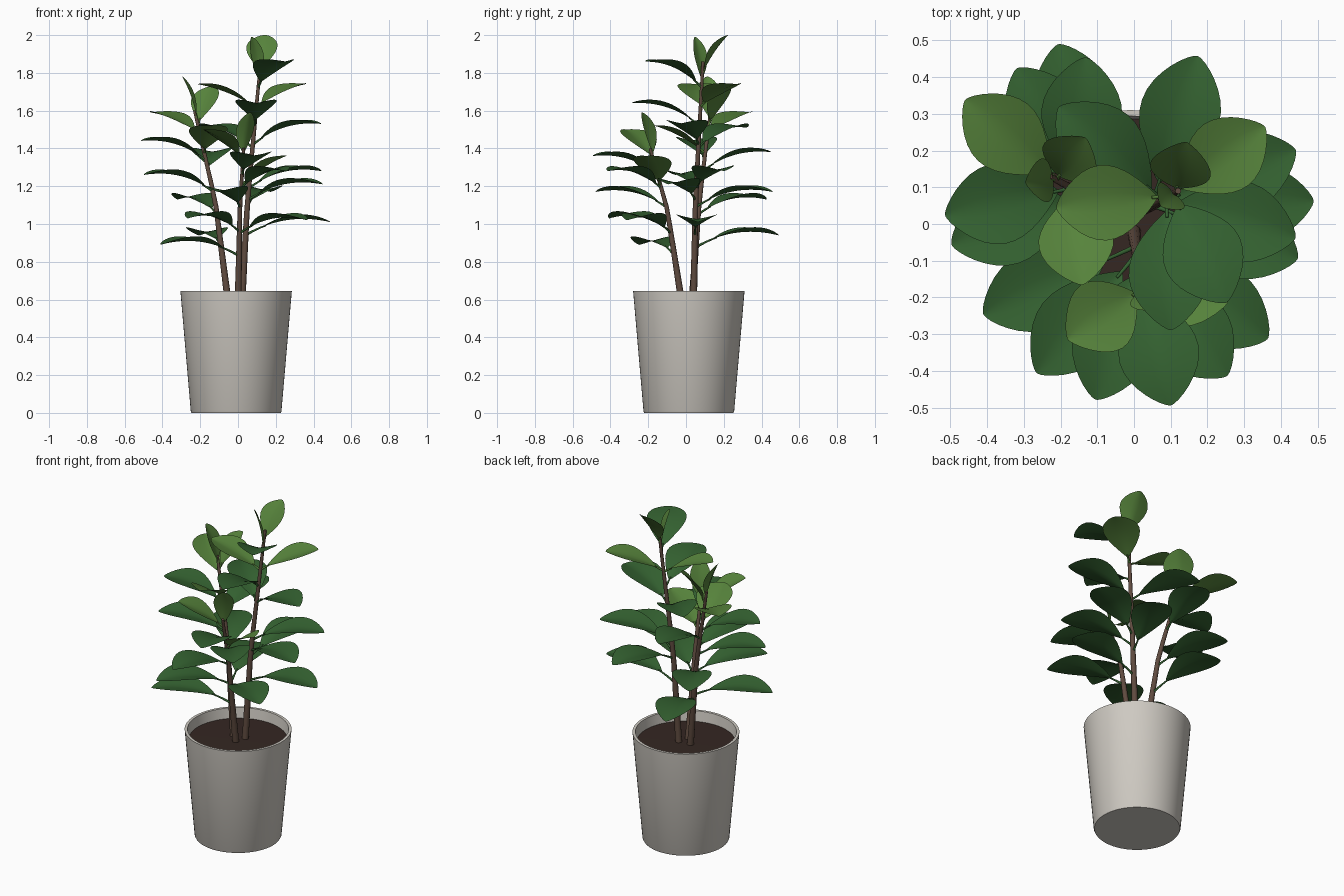
import bpy, bmesh, math
from mathutils import Vector

if "Cube" in bpy.data.objects:
    bpy.data.objects.remove(bpy.data.objects["Cube"])

UP = Vector((0, 0, 1))


def material(name, *rgb):
    m = bpy.data.materials.new(name)
    m.diffuse_color = (*rgb, 1)
    m.use_nodes = True
    m.node_tree.nodes["Principled BSDF"].inputs["Base Color"].default_value = m.diffuse_color
    return m


POT = material("glazed_white", 0.62, 0.59, 0.54)
SOIL = material("soil", 0.035, 0.02, 0.016)
BARK = material("bark", 0.115, 0.07, 0.05)
MATURE = material("mature_green", 0.034, 0.12, 0.03)
YOUNG = material("young_green", 0.095, 0.23, 0.045)


def finish(name, bm, mat, recalc=True):
    if recalc:
        bmesh.ops.recalc_face_normals(bm, faces=bm.faces)
    me = bpy.data.meshes.new(name)
    bm.to_mesh(me)
    bm.free()
    me.materials.append(mat)
    ob = bpy.data.objects.new(name, me)
    bpy.context.collection.objects.link(ob)
    bpy.context.view_layer.objects.active = ob
    ob.select_set(True)
    bpy.ops.object.shade_smooth_by_angle(angle=math.radians(45))
    ob.select_set(False)


def lathe(name, profile, mat):
    bm = bmesh.new()
    vs = [bm.verts.new((r, 0, z)) for r, z in profile]
    es = [bm.edges.new(p) for p in zip(vs, vs[1:])]
    bmesh.ops.spin(bm, geom=vs + es, cent=(0, 0, 0), axis=UP, angle=math.tau, steps=64)
    bmesh.ops.remove_doubles(bm, verts=bm.verts, dist=1e-5)
    bmesh.ops.translate(bm, verts=bm.verts, vec=(-0.01, 0.015, 0))
    finish(name, bm, mat)


def tube(bm, pts, r0, r1, n=10):
    rings = []
    last = len(pts) - 1
    for i, p in enumerate(pts):
        d = (pts[min(i + 1, last)] - pts[max(i - 1, 0)]).normalized()
        a = d.cross(Vector((0.3, 0.9, 0))).normalized()
        b = d.cross(a)
        r = r0 + (r1 - r0) * i / last
        rings.append([bm.verts.new(p + r * (a * math.cos(t) + b * math.sin(t)))
                      for t in (math.tau * k / n for k in range(n))])
    for r, s in zip(rings, rings[1:]):
        for k in range(n):
            bm.faces.new((r[k], r[(k + 1) % n], s[(k + 1) % n], s[k]))
    bm.faces.new(rings[0][::-1])
    bm.faces.new(rings[-1])


def on_stem(pts, z):
    for a, b in zip(pts, pts[1:]):
        if z <= b.z:
            break
    return a.lerp(b, (z - a.z) / (b.z - a.z))


def leaf(name, base, tip, half, mat, arch):
    """Thin petiole, then an arched, obovate, lightly folded blade."""
    span = tip - base
    length = span.length
    side = span.cross(UP).normalized()
    normal = side.cross(span).normalized()
    mid = base + span / 2 + normal * (2 * arch * length)

    def at(t):
        return base * (1 - t) ** 2 + mid * (2 * t * (1 - t)) + tip * t * t

    start = max(0.03, length - 0.36, 0.12 * length) / length
    bm = bmesh.new()
    nu, nv = 18, 8
    rows = []
    for i in range(nu + 1):
        u = (1 - math.cos(math.pi * i / nu)) / 2
        w = half * max(math.sin(math.pi * u ** 1.25), 0) ** 0.72 + 0.003
        c = at(start + (1 - start) * u)
        rows.append([bm.verts.new(c + side * (s * w) + normal * (0.22 * w * abs(s) ** 1.3))
                     for s in (2 * j / nv - 1 for j in range(nv + 1))])
    for r, q in zip(rows, rows[1:]):
        for j in range(nv):
            bm.faces.new((r[j], r[j + 1], q[j + 1], q[j]))
    tube(bm, [at((start + 0.05) * i / 4) for i in range(5)], 0.007, 0.004, 8)
    finish(name, bm, mat, recalc=False)


def tip_from(base, azimuth, reach, z):
    a = math.radians(azimuth)
    return Vector((base.x + reach * math.cos(a), base.y + reach * math.sin(a), z))


def plant(name, path, reach, shrink, mature, young):
    """Stem with mature leaves (azimuth, tip height) whose reach shrinks
    with height, and young leaves (azimuth, tip height, reach)."""
    pts = [Vector(p) for p in path]
    bm = bmesh.new()
    low, high = pts[0].z, pts[-1].z
    tube(bm, [on_stem(pts, low + (high - low) * i / 8) for i in range(9)], 0.019, 0.008, 12)
    finish(name, bm, BARK)
    for i, (az, z) in enumerate(mature):
        base = on_stem(pts, z - 0.06 - 0.08 * (z - 0.9))
        tip = tip_from(base, az, reach - shrink * (z - 1), z)
        leaf(f"{name}_leaf_{i + 1}", base, tip, 0.107, MATURE, 0.1)
    for i, (az, z, r) in enumerate(young):
        base = on_stem(pts, z - 0.28 + r / 2)
        leaf(f"{name}_young_leaf_{i + 1}", base, tip_from(base, az, r, z),
             min(0.1, 0.025 + 0.4 * r), YOUNG, 0.05)


# pot and soil
lathe("pot", [(0, 0), (0.236, 0), (0.24, 0.008), (0.295, 0.645), (0.279, 0.645), (0.27, 0.57)], POT)
lathe("soil", [(0, 0.588), (0.272, 0.584)], SOIL)

# three leafy stems
plant("tall_stem", [(0.02, 0.04, 0.57), (0.05, 0.05, 1.12), (0.12, 0.09, 1.86)], 0.45, 0.14,
      [(2, 1.01), (73, 1.17), (-20, 1.21), (21, 1.28), (-16, 1.53), (138, 1.51), (-88, 1.64),
       (-64, 1.86)],
      [(186, 1.74, 0.31), (36, 1.74, 0.32), (78, 2, 0.14), (225, 1.99, 0.05)])
plant("left_stem", [(-0.05, 0.03, 0.57), (-0.12, 0.07, 1.12), (-0.23, 0.13, 1.6)], 0.44, 0.2,
      [(105, 0.94), (120, 1.13), (200, 1.26), (86, 1.38), (192, 1.44)],
      [(139, 1.59, 0.34), (-82, 1.52, 0.27), (55, 1.73, 0.14), (187, 1.78, 0.08)])
plant("front_stem", [(0, -0.02, 0.57), (0.01, -0.1, 1.08), (0.03, -0.19, 1.4)], 0.43, 0.22,
      [(204, 0.89), (-33, 1.02), (230, 1.03), (253, 1.17), (-50, 1.28), (-77, 1.36)],
      [(-18, 1.36, 0.25), (214, 1.5, 0.25), (-56, 1.59, 0.07)])
